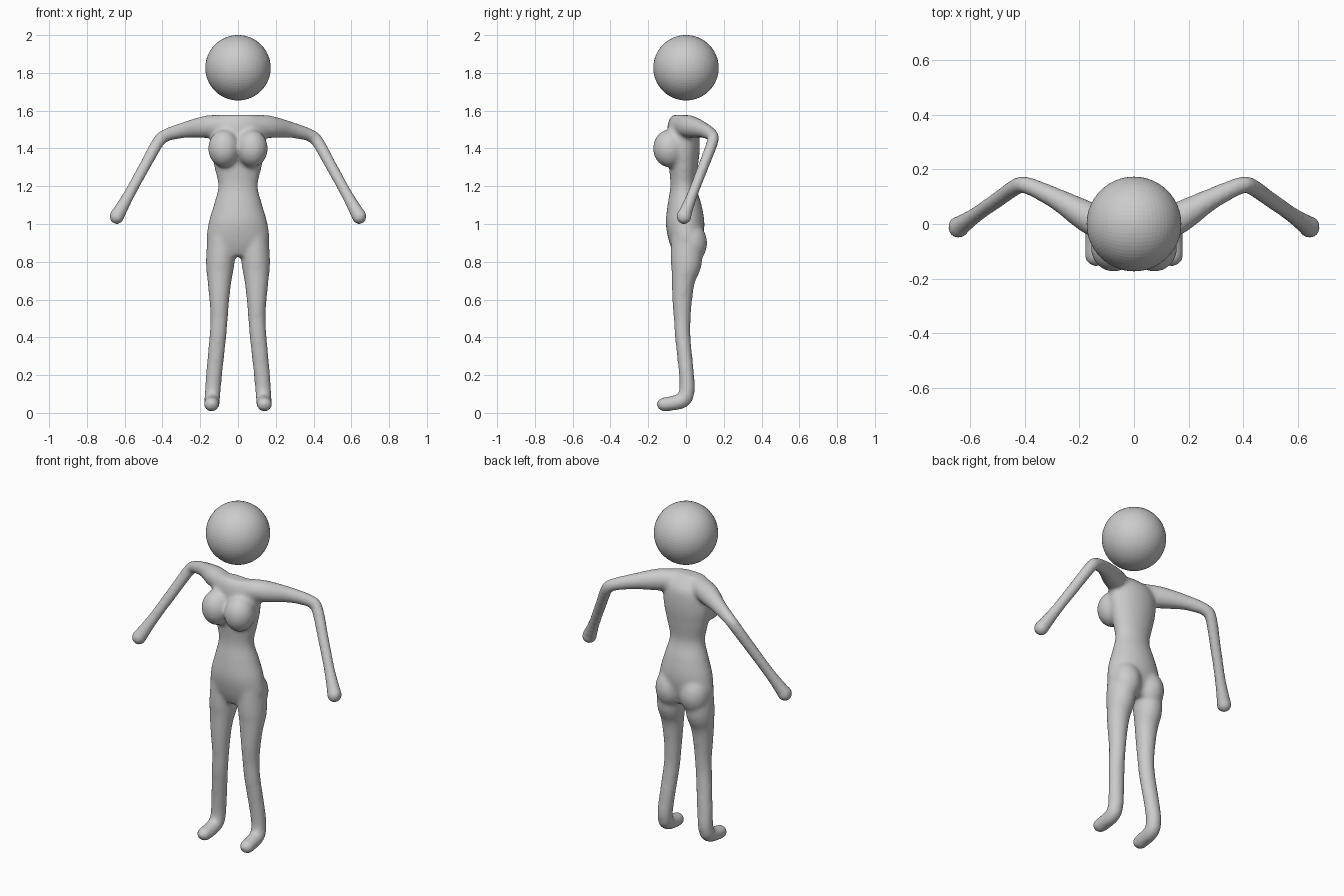
import bpy, bmesh, math
from mathutils import Vector, Matrix

cube = bpy.data.objects.get("Cube")
if cube:
    bpy.data.objects.remove(cube)

# One plain grey for the whole figure
grey = bpy.data.materials.new("plain grey")
grey.use_nodes = True
colour = (0.6, 0.6, 0.6, 1)
grey.diffuse_color = colour
grey.node_tree.nodes["Principled BSDF"].inputs["Base Color"].default_value = colour


def make_object(name, bm):
    mesh = bpy.data.meshes.new(name)
    bmesh.ops.recalc_face_normals(bm, faces=bm.faces)
    bm.to_mesh(mesh)
    bm.free()
    mesh.materials.append(grey)
    obj = bpy.data.objects.new(name, mesh)
    bpy.context.collection.objects.link(obj)
    return obj


def resample(rows, steps=6):
    """Smooth curve through the rows, each a tuple of numbers."""
    out = []
    for i in range(len(rows) - 1):
        a, b, c, d = (rows[max(0, min(len(rows) - 1, i + k))] for k in (-1, 0, 1, 2))
        for s in range(steps):
            t = s / steps
            out.append([q + 0.5 * t * (r - p + t * (2*p - 5*q + 4*r - e + t * (3*(q - r) + e - p)))
                        for p, q, r, e in zip(a, b, c, d)])
    out.append(list(rows[-1]))
    return out


def tube(bm, rows, side_axis, mirror=1, level=False, sides=28):
    """Loft of ellipses; a row is x, y, z, side radius, other radius."""
    rows = resample(rows)
    rings = []
    for i, (x, y, z, ra, rb) in enumerate(rows):
        ahead = Vector(rows[min(i + 1, len(rows) - 1)][:3])
        behind = Vector(rows[max(i - 1, 0)][:3])
        along = Vector((0, 0, 1)) if level else (ahead - behind).normalized()
        side = Vector(side_axis)
        side = (side - along * side.dot(along)).normalized()
        other = along.cross(side)
        ring = []
        for k in range(sides):
            a = 2 * math.pi * k / sides
            p = Vector((x, y, z)) + side * ra * math.cos(a) + other * rb * math.sin(a)
            ring.append(bm.verts.new((p.x * mirror, p.y, p.z)))
        rings.append(ring)
    for low, high in zip(rings, rings[1:]):
        for k in range(sides):
            n = (k + 1) % sides
            bm.faces.new((low[k], low[n], high[n], high[k]))
    bm.faces.new(rings[0][::-1])
    bm.faces.new(rings[-1])


def ball(bm, centre, size):
    matrix = Matrix.Translation(centre) @ Matrix.Diagonal((*size, 1))
    bmesh.ops.create_uvsphere(bm, u_segments=28, v_segments=16, radius=1, matrix=matrix)


bm = bmesh.new()

# Torso: height, half width, front, back
torso = [(0.83, 0.10, -0.06, 0.06), (0.90, 0.163, -0.088, 0.085),
         (1.00, 0.157, -0.107, 0.098), (1.10, 0.129, -0.098, 0.083),
         (1.20, 0.105, -0.083, 0.055), (1.30, 0.125, -0.09, 0.063),
         (1.40, 0.145, -0.10, 0.073), (1.50, 0.145, -0.10, 0.066),
         (1.55, 0.12, -0.09, 0.03), (1.578, 0.10, -0.07, 0.0)]
tube(bm, [(0, (f + b) / 2, z, w, (b - f) / 2) for z, w, f, b in torso], (1, 0, 0), level=True)

leg = [(0.085, 0.0, 0.94, 0.075, 0.08), (0.094, 0.002, 0.80, 0.076, 0.083),
       (0.098, -0.014, 0.70, 0.064, 0.062), (0.099, -0.02, 0.60, 0.053, 0.053),
       (0.100, -0.02, 0.50, 0.046, 0.045), (0.107, -0.017, 0.40, 0.045, 0.041),
       (0.127, 0.003, 0.20, 0.043, 0.040), (0.134, 0.004, 0.11, 0.042, 0.041),
       (0.137, -0.022, 0.064, 0.041, 0.041), (0.140, -0.112, 0.045, 0.041, 0.038)]
arm = [(0.05, -0.035, 1.525, 0.055, 0.053), (0.16, 0.02, 1.515, 0.058, 0.060),
       (0.28, 0.09, 1.498, 0.040, 0.043), (0.385, 0.139, 1.468, 0.032, 0.034),
       (0.425, 0.139, 1.43, 0.031, 0.033), (0.50, 0.088, 1.295, 0.029, 0.031),
       (0.58, 0.032, 1.15, 0.029, 0.031), (0.642, -0.011, 1.04, 0.038, 0.040)]

for s in (1, -1):
    tube(bm, leg, (1, 0, 0), s)
    tube(bm, arm, (0, 1, 0), s)
    ball(bm, (s * 0.140, -0.112, 0.045), (0.041, 0.044, 0.038))   # toes
    ball(bm, (s * 0.642, -0.011, 1.04), (0.040, 0.042, 0.042))    # hand
    ball(bm, (s * 0.074, -0.088, 1.40), (0.084, 0.087, 0.10))     # bust
    ball(bm, (s * 0.080, 0.025, 0.90), (0.084, 0.087, 0.11))      # seat

# Fuse the parts into one soft skin
body = make_object("body", bm)
remesh = body.modifiers.new("fuse", 'REMESH')
remesh.mode = 'VOXEL'
remesh.voxel_size = 0.011
remesh.use_smooth_shade = True
soften = body.modifiers.new("soften", 'SMOOTH')
soften.factor = 0.5
soften.iterations = 9
bpy.context.view_layer.objects.active = body
body.select_set(True)
for name in ("fuse", "soften"):
    bpy.ops.object.modifier_apply(modifier=name)
bpy.ops.object.shade_smooth()

# Head: a floating ball made from a rounded cube
bm = bmesh.new()
bmesh.ops.create_cube(bm, size=2)
bmesh.ops.subdivide_edges(bm, edges=bm.edges, cuts=15, use_grid_fill=True)
for v in bm.verts:
    tangent = Vector([math.tan(c * math.pi / 4) for c in v.co])
    v.co = tangent.normalized() * 0.173 + Vector((0, 0, 1.827))
make_object("head", bm)
